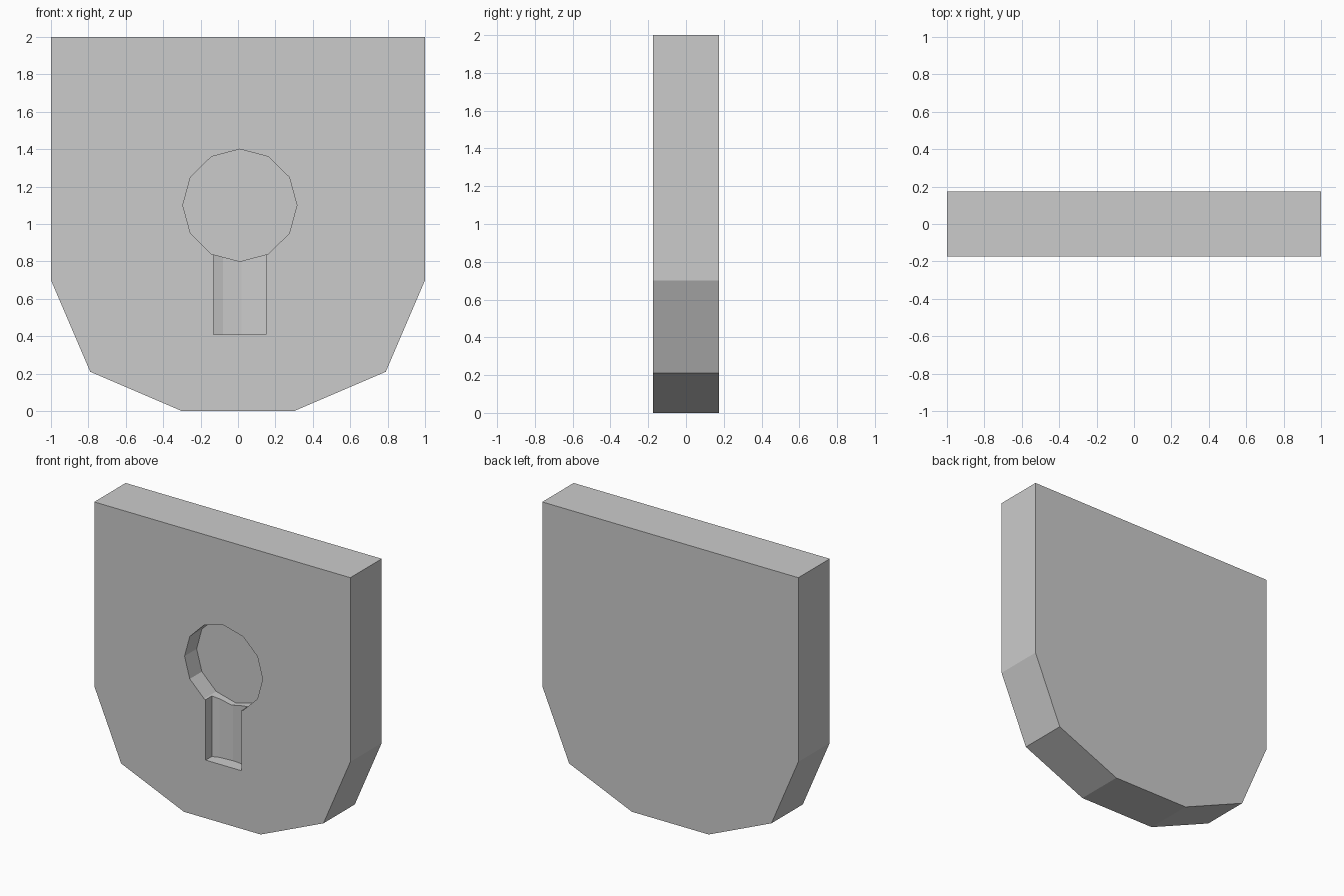
import bpy, bmesh
from math import sin, cos, pi

if "Cube" in bpy.data.objects:
    bpy.data.objects.remove(bpy.data.objects["Cube"])


def prism(name, points, offset):
    """Closed prism: a polygon swept along an offset vector."""
    bm = bmesh.new()
    face = bm.faces.new([bm.verts.new(p) for p in points])
    sweep = bmesh.ops.extrude_face_region(bm, geom=[face])
    verts = [v for v in sweep["geom"] if isinstance(v, bmesh.types.BMVert)]
    bmesh.ops.translate(bm, verts=verts, vec=offset)
    bmesh.ops.recalc_face_normals(bm, faces=bm.faces)
    mesh = bpy.data.meshes.new(name)
    bm.to_mesh(mesh)
    bm.free()
    obj = bpy.data.objects.new(name, mesh)
    bpy.context.collection.objects.link(obj)
    return obj


def carve(target, cutter):
    """Subtract the cutter, then remove it."""
    mod = target.modifiers.new("carve", "BOOLEAN")
    mod.operation = "DIFFERENCE"
    mod.solver = "EXACT"
    mod.object = cutter
    cutter.hide_render = True
    bpy.context.view_layer.objects.active = target
    bpy.ops.object.modifier_apply(modifier=mod.name)
    bpy.data.objects.remove(cutter)


FRONT = -0.175

# Plate: mirrored half outline with a chamfered bottom
half = [(0.3, 0), (0.79, 0.21), (1, 0.7), (1, 2)]
outline = half + [(-x, z) for x, z in reversed(half)]
plate = prism("lock_plate", [(x, FRONT, z) for x, z in outline], (0, 0.35, 0))

# Round upper part of the keyhole: twelve-sided pocket
ring = [(0.01 + 0.305 * sin(i * pi / 6), FRONT - 0.1, 1.1 + 0.3 * cos(i * pi / 6))
        for i in range(12)]
carve(plate, prism("keyhole_round_cutter", ring, (0, 0.235, 0)))

# Lower slot of the keyhole: shallower, with a gently curved floor
floor = [(-0.13, -0.1), (-0.13, 0.068), (-0.08, 0.085), (0.02, 0.093),
         (0.07, 0.088), (0.15, 0.068), (0.15, -0.1)]
carve(plate, prism("keyhole_slot_cutter",
                   [(x, FRONT + d, 0.41) for x, d in floor], (0, 0, 0.5)))
